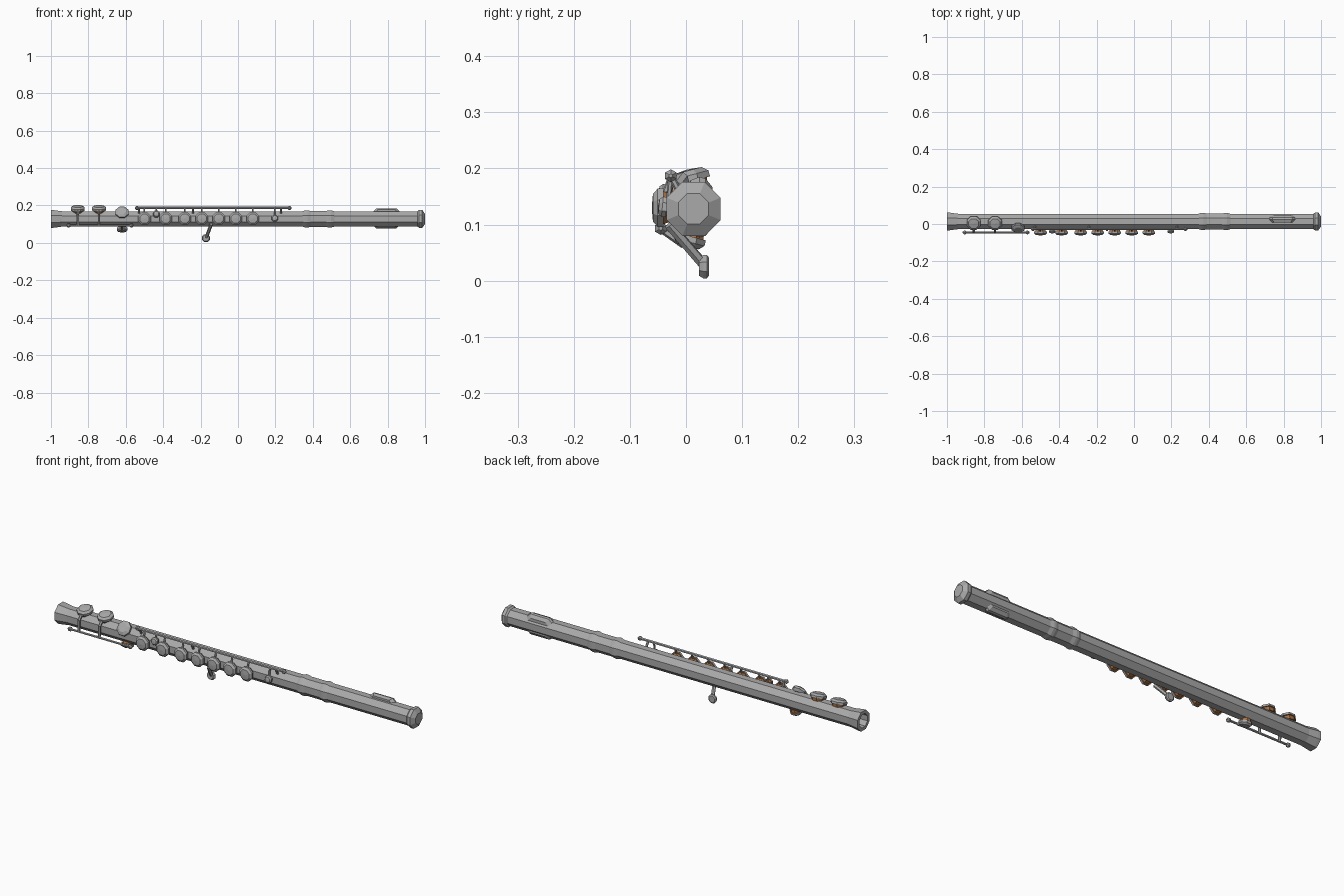
import bpy, bmesh, math
from mathutils import Vector

cube = bpy.data.objects.get("Cube")
if cube:
    bpy.data.objects.remove(cube, do_unlink=True)


def material(name, colour):
    m = bpy.data.materials.new(name)
    m.use_nodes = True
    m.diffuse_color = colour
    m.node_tree.nodes["Principled BSDF"].inputs["Base Color"].default_value = colour
    return m


silver = material("silver", (0.40, 0.40, 0.40, 1))
pad_brown = material("pad brown", (0.40, 0.17, 0.06, 1))
AXIS_Y, AXIS_Z = 0.0135, 0.128


def loft(name, loops, mats, pos=(0, 0, 0), aim=(0, 0, 1), brown=(), cap=True):
    """Skin a stack of loops; the bands listed in brown take the second material."""
    bm = bmesh.new()
    rings = [[bm.verts.new(p) for p in loop] for loop in loops]
    n = len(rings[0])
    for k, (a, b) in enumerate(zip(rings, rings[1:])):
        for i in range(n):
            j = (i + 1) % n
            f = bm.faces.new((a[i], a[j], b[j], b[i]))
            f.material_index = 1 if k in brown else 0
    if cap:
        bm.faces.new(rings[0][::-1]).material_index = 1 if 0 in brown else 0
        bm.faces.new(rings[-1])
    bmesh.ops.recalc_face_normals(bm, faces=bm.faces)
    mesh = bpy.data.meshes.new(name)
    bm.to_mesh(mesh)
    bm.free()
    for m in mats:
        mesh.materials.append(m)
    ob = bpy.data.objects.new(name, mesh)
    ob.location = pos
    ob.rotation_euler = Vector(aim).to_track_quat("Z", "Y").to_euler()
    bpy.context.collection.objects.link(ob)
    return ob


def lathe(name, profile, pos, aim, sides=8, brown=(), cap=True):
    """Turn (distance to flat, height) pairs around the aim direction."""
    grow = 1 / math.cos(math.pi / sides)
    turns = [2 * math.pi * (i + 0.5) / sides for i in range(sides)]
    loops = [[(r * grow * math.cos(t), r * grow * math.sin(t), h) for t in turns]
             for r, h in profile]
    mats = [silver, pad_brown] if brown else [silver]
    return loft(name, loops, mats, pos, aim, brown, cap)


def rod(name, a, b, r, sides=6):
    a, b = Vector(a), Vector(b)
    return lathe(name, [(r, 0), (r, (b - a).length)], a, b - a, sides)


def key(name, pos, aim, r, h):
    """Brown pad under a shallow domed cup."""
    return lathe(name, [(r * 0.72, 0), (r * 0.85, h * 0.4), (r, h * 0.4), (r, h * 0.7),
                        (r * 0.72, h * 0.94), (r * 0.06, h)], pos, aim, brown=(0, 1))


def knob(name, x, y, z):
    return lathe(name, [(0.003, -0.012), (0.010, -0.003), (0.010, 0.003), (0.003, 0.012)],
                 (x, y, z), (1, 0, 0), 6)


# Body: open flared foot, two joint rings, closed crown
lathe("body_tube", [(0.030, -0.90), (0.032, -1), (0.048, -1), (0.047, -0.985), (0.041, -0.94),
                    (0.041, 0.345), (0.046, 0.36), (0.046, 0.372), (0.042, 0.39),
                    (0.042, 0.47), (0.046, 0.485), (0.046, 0.498), (0.041, 0.515),
                    (0.041, 0.96), (0.048, 0.968), (0.048, 0.985), (0.027, 1)],
      (0, AXIS_Y, AXIS_Z), (1, 0, 0))


# Lip plate with a sunken mouth hole
def plate_loop(w, h, c, y):
    pts = [(w, h - c), (w - c, h)]
    pts += [(-x, z) for x, z in pts[::-1]]
    pts += [(-x, -z) for x, z in pts]
    return [(x, y, z) for x, z in pts]


loft("lip_plate", [plate_loop(0.068, 0.048, 0.024, -0.008), plate_loop(0.078, 0.054, 0.024, -0.024),
                   plate_loop(0.076, 0.051, 0.024, -0.035), plate_loop(0.060, 0.036, 0.018, -0.047),
                   plate_loop(0.026, 0.016, 0.006, -0.047), plate_loop(0.022, 0.013, 0.006, -0.034)],
     [silver], (0.793, 0, 0.131))

# Main row of front keys, each with an arm up to the long rod
ROD_Y, ROD_Z = -0.027, 0.187
for i, x in enumerate((-0.5, -0.387, -0.285, -0.194, -0.103, -0.012, 0.079)):
    key(f"front_key_{i + 1}", (x, -0.026, 0.130), (0, -1, 0), 0.034, 0.035)
    rod(f"front_key_arm_{i + 1}", (x, -0.040, 0.150), (x, ROD_Y, ROD_Z), 0.004)

# Small trill keys
for name, x, z in (("trill_key", 0.197, 0.130), ("side_key", -0.437, 0.153)):
    key(name, (x, -0.024, z), (0, -1, 0.1), 0.018, 0.026)
    rod(name + "_arm", (x, -0.032, z), (x, ROD_Y, ROD_Z), 0.004)

# Long upper rod and posts
rod("upper_rod", (-0.54, ROD_Y, ROD_Z), (0.275, ROD_Y, ROD_Z), 0.006)
for i, x in enumerate((-0.54, 0.275)):
    knob(f"upper_rod_knob_{i + 1}", x, ROD_Y, ROD_Z)
for i, x in enumerate((-0.53, -0.24, 0.23)):
    rod(f"upper_post_{i + 1}", (x, -0.010, 0.155), (x, ROD_Y, ROD_Z), 0.005)

# Lower foot rod
LOW_Y, LOW_Z = -0.045, 0.093
rod("lower_rod", (-0.905, LOW_Y, LOW_Z), (-0.57, LOW_Y, LOW_Z), 0.005)
for i, x in enumerate((-0.905, -0.57)):
    knob(f"lower_rod_knob_{i + 1}", x, LOW_Y, LOW_Z)

# Foot keys on top, joined to the lower rod
for i, x in enumerate((-0.857, -0.743)):
    key(f"foot_key_{i + 1}", (x, 0.011, 0.162), (0, -0.27, 1), 0.037, 0.037)
    rod(f"foot_key_arm_{i + 1}", (x, LOW_Y, LOW_Z), (x, -0.043, 0.150), 0.006)
    rod(f"foot_key_bend_{i + 1}", (x, -0.043, 0.148), (x, -0.010, 0.186), 0.006)

# Touch piece and underside key near the foot joint
lathe("touch_piece", [(0.024, 0), (0.034, 0.012), (0.034, 0.022), (0.020, 0.030)],
      (-0.62, -0.008, 0.153), (0, -1, 0.75))
key("under_key", (-0.62, 0.012, 0.092), (0, -0.27, -1), 0.028, 0.034)
rod("under_key_arm", (-0.62, LOW_Y, LOW_Z), (-0.62, -0.004, 0.064), 0.006)

# Thumb lever hanging below
rod("thumb_lever", (-0.143, -0.030, 0.100), (-0.170, 0.032, 0.028), 0.008)
lathe("thumb_pad", [(0.016, 0), (0.021, 0.008), (0.021, 0.014), (0.016, 0.018)],
      (-0.172, 0.023, 0.025), (0, 1, 0))
